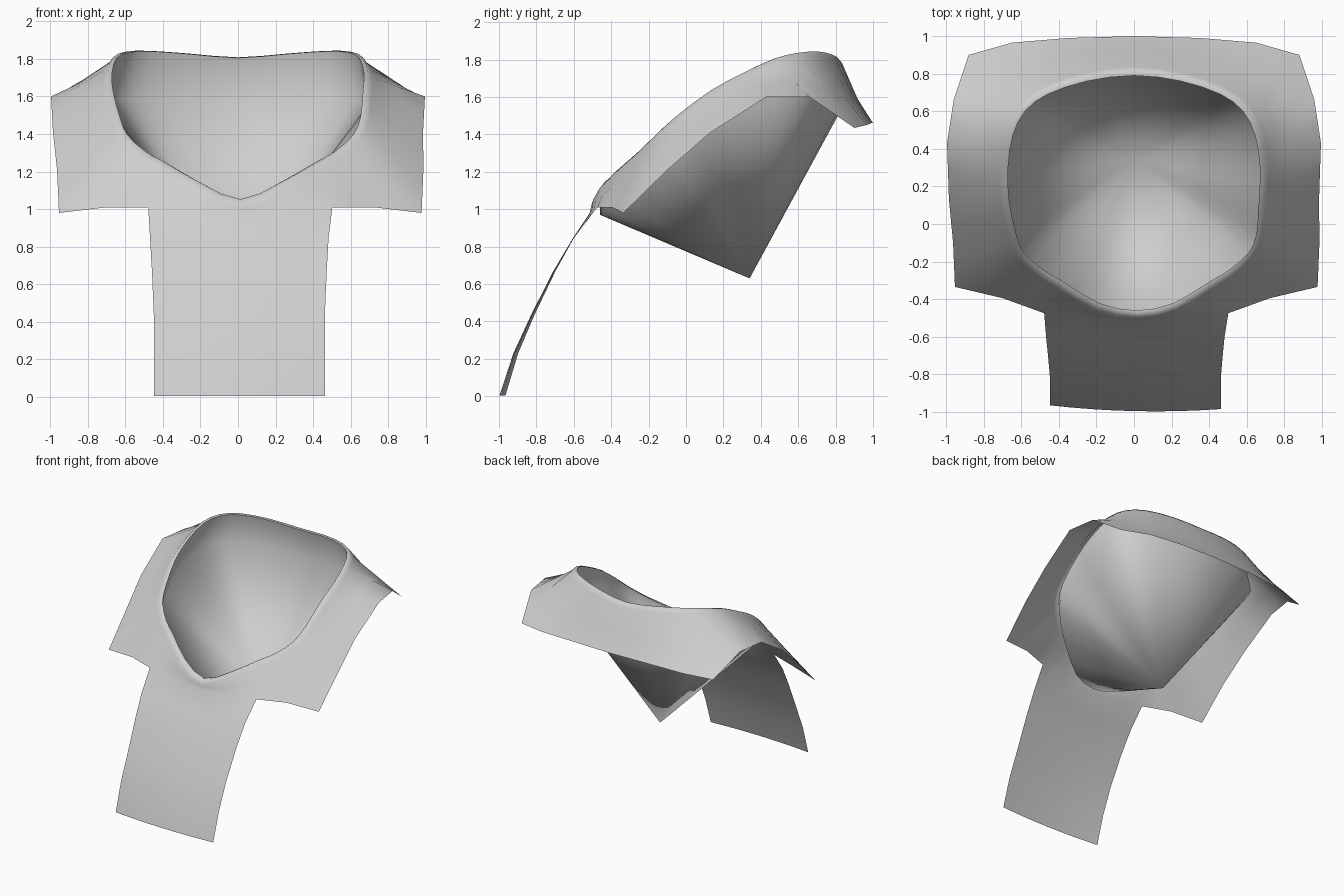
import bpy, bmesh
from math import radians
from mathutils import Vector

cube = bpy.data.objects.get("Cube")
if cube:
    bpy.data.objects.remove(cube)

grey = bpy.data.materials.new("light_grey")
grey.use_nodes = True
COLOUR = (0.62, 0.62, 0.62, 1)
grey.diffuse_color = COLOUR
grey.node_tree.nodes["Principled BSDF"].inputs["Base Color"].default_value = COLOUR

# Half outlines from front centre round to back centre
LIP = [(0, -.46, 1.05), (.2, -.42, 1.135), (.4, -.3, 1.25), (.5, -.24, 1.305),
       (.6, -.15, 1.395), (.64, -.05, 1.49), (.665, .13, 1.63), (.67, .3, 1.725),
       (.645, .47, 1.805), (.58, .6, 1.835), (.46, .69, 1.84), (.25, .76, 1.825), (0, .79, 1.805)]
HEM = [(0, -.515, .98), (.25, -.505, .99), (.49, -.475, 1.01), (.71, -.395, 1.01),
       (.965, -.335, .98), (.975, -.1, 1.21), (.985, .13, 1.41), (.995, .43, 1.6),
       (.96, .66, 1.6), (.88, .9, 1.435), (.65, .965, 1.45), (.35, .99, 1.46), (0, 1, 1.46)]
# Depth of the pouch wall below each lip point
DROP = [.08, .13, .13, .1, .07, .08, .12, .17, .22, .25, .25, .25, .25]
# Flap rows: half width, y, z
FLAP = [(.475, -.6, .845), (.465, -.7, .67), (.455, -.815, .435), (.455, -.905, .23), (.455, -.975, .005)]


def mirror_loop(half):
    """Mirror a half outline into a closed loop; the front leans slightly to +x."""
    pts = half + [(-x, y, z) for x, y, z in half[-2:0:-1]]
    return [Vector((x + (.012 if y < 0 else 0), y, z)) for x, y, z in pts]


def refine(pts, curved):
    """Insert a midpoint on each side of a loop, on a curve or on the straight edge."""
    out, n = [], len(pts)
    for i, p in enumerate(pts):
        q = pts[(i + 1) % n]
        mid = (p + q) / 2
        if curved:
            mid += (p + q - pts[i - 1] - pts[(i + 2) % n]) / 16
        out += [p, mid]
    return out


def outward(p):
    return Vector((p.x, p.y - .17, 0)).normalized()


def add_ring(bm, pts):
    return [bm.verts.new(p) for p in pts]


def bridge(bm, a, b, closed=True):
    n = len(a)
    for i in range(n if closed else n - 1):
        j = (i + 1) % n
        bm.faces.new((a[i], b[i], b[j], a[j]))


def finish(bm, name):
    mesh = bpy.data.meshes.new(name)
    bm.to_mesh(mesh)
    bm.free()
    mesh.materials.append(grey)
    obj = bpy.data.objects.new(name, mesh)
    bpy.context.collection.objects.link(obj)
    bpy.ops.object.select_all(action="DESELECT")
    obj.select_set(True)
    bpy.context.view_layer.objects.active = obj
    bpy.ops.object.shade_smooth_by_angle(angle=radians(85))


lip = refine(mirror_loop(LIP), True)
hem = refine(mirror_loop(HEM), False)

# Collar: rolled rim flaring down to the shoulder hem
bm = bmesh.new()
crest = [p + outward(p) * .022 + Vector((0, 0, .003)) for p in lip]
base = [p + outward(p) * .045 - Vector((0, 0, .025)) for p in lip]
middle = []
for b, h in zip(base, hem):
    sag = .03 if h.y > .92 else 0
    middle.append(b.lerp(h, .5) - Vector((0, 0, sag)))
rings = [add_ring(bm, r) for r in (lip, crest, base, middle, hem)]
for a, b in zip(rings, rings[1:]):
    bridge(bm, a, b)

# Front flap hanging from the middle of the hem
row = [rings[-1][i] for i in range(-4, 5)]
for k, (w, y, z) in enumerate(FLAP):
    bow = .005 + .004 * k
    new = add_ring(bm, [(w * t + .007, y - bow * (1 - t * t) - .0025 * t * k, z)
                        for t in (i / 4 for i in range(-4, 5))])
    bridge(bm, row, new, closed=False)
    row = new
finish(bm, "collar_and_flap")

# Pouch: short flared wall below the lip, then a cone to a point
bm = bmesh.new()
drops = DROP + DROP[-2:0:-1]
base = [p + outward(p) * max(0, d - .12) * .4 - Vector((0, 0, d))
        for p, d in zip(mirror_loop(LIP), drops)]
wall = add_ring(bm, refine(base, True))
bridge(bm, wall, add_ring(bm, lip))
tip = bm.verts.new((0, .34, .63))
for i, v in enumerate(wall):
    bm.faces.new((v, wall[(i + 1) % len(wall)], tip))
finish(bm, "pouch")
